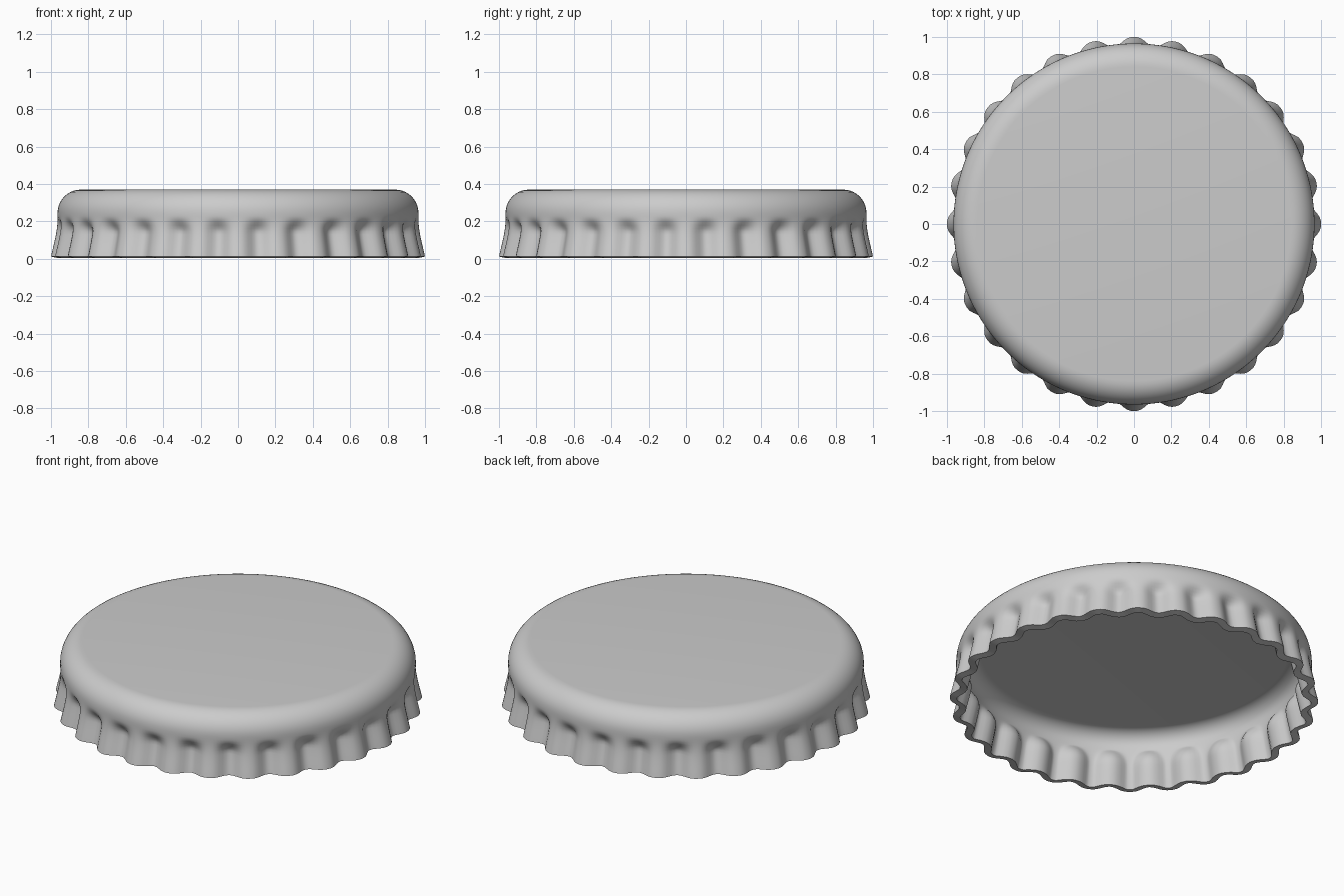
import bpy, bmesh
from math import sin, cos, pi, radians

cube = bpy.data.objects.get("Cube")
if cube:
    bpy.data.objects.remove(cube)

FLUTES = 28
STEPS = FLUTES * 12
HEIGHT = 0.37
WALL = 0.04
BODY_R, CORNER = 0.965, 0.125


def smooth(t):
    t = min(max(t, 0), 1)
    return t * t * (3 - 2 * t)


# Side profile: rounded shoulder, then the flared skirt
profile = []
for i in range(11):
    a = pi / 2 * i / 10
    profile.append((BODY_R - CORNER * (1 - sin(a)), HEIGHT - CORNER * (1 - cos(a))))
for i in range(1, 15):
    t = i / 14
    z = HEIGHT - CORNER - t * (HEIGHT - CORNER - 0.012)
    profile.append((BODY_R + 0.035 * smooth((0.21 - z) / 0.3) / smooth(0.198 / 0.3), z))


def crimp(angle, z):
    """Depth of the pressed grooves between the flutes."""
    wave = (1 - cos(FLUTES * angle)) / 2
    return 0.048 * wave ** 1.4 * smooth((0.225 - z) / 0.085)


# Outer skin of the cap
bm = bmesh.new()
rings = []
for r, z in profile:
    ring = []
    for k in range(STEPS):
        a = 2 * pi * k / STEPS
        rr = r - crimp(a, z)
        ring.append(bm.verts.new((rr * cos(a), rr * sin(a), z)))
    rings.append(ring)
bm.faces.new(rings[0])
for upper, lower in zip(rings, rings[1:]):
    for k in range(STEPS):
        n = (k + 1) % STEPS
        bm.faces.new((upper[k], lower[k], lower[n], upper[n]))
bmesh.ops.recalc_face_normals(bm, faces=bm.faces)
top = max(bm.faces, key=lambda f: f.calc_center_median().z)
if top.normal.z < 0:
    bmesh.ops.reverse_faces(bm, faces=bm.faces)
mesh = bpy.data.meshes.new("bottle_cap")
bm.to_mesh(mesh)
bm.free()
cap = bpy.data.objects.new("bottle_cap", mesh)
bpy.context.collection.objects.link(cap)

# Sheet metal thickness, grown inwards
solid = cap.modifiers.new("wall_thickness", "SOLIDIFY")
solid.thickness = WALL
solid.offset = -1

# Single plain metal colour
metal = bpy.data.materials.new("grey_metal")
metal.use_nodes = True
grey = (0.6, 0.6, 0.6, 1)
metal.diffuse_color = grey
metal.node_tree.nodes["Principled BSDF"].inputs["Base Color"].default_value = grey
mesh.materials.append(metal)

# Smooth shading with a crisp rim
bpy.context.view_layer.objects.active = cap
cap.select_set(True)
bpy.ops.object.modifier_apply(modifier=solid.name)
bpy.ops.object.shade_smooth_by_angle(angle=radians(40))
